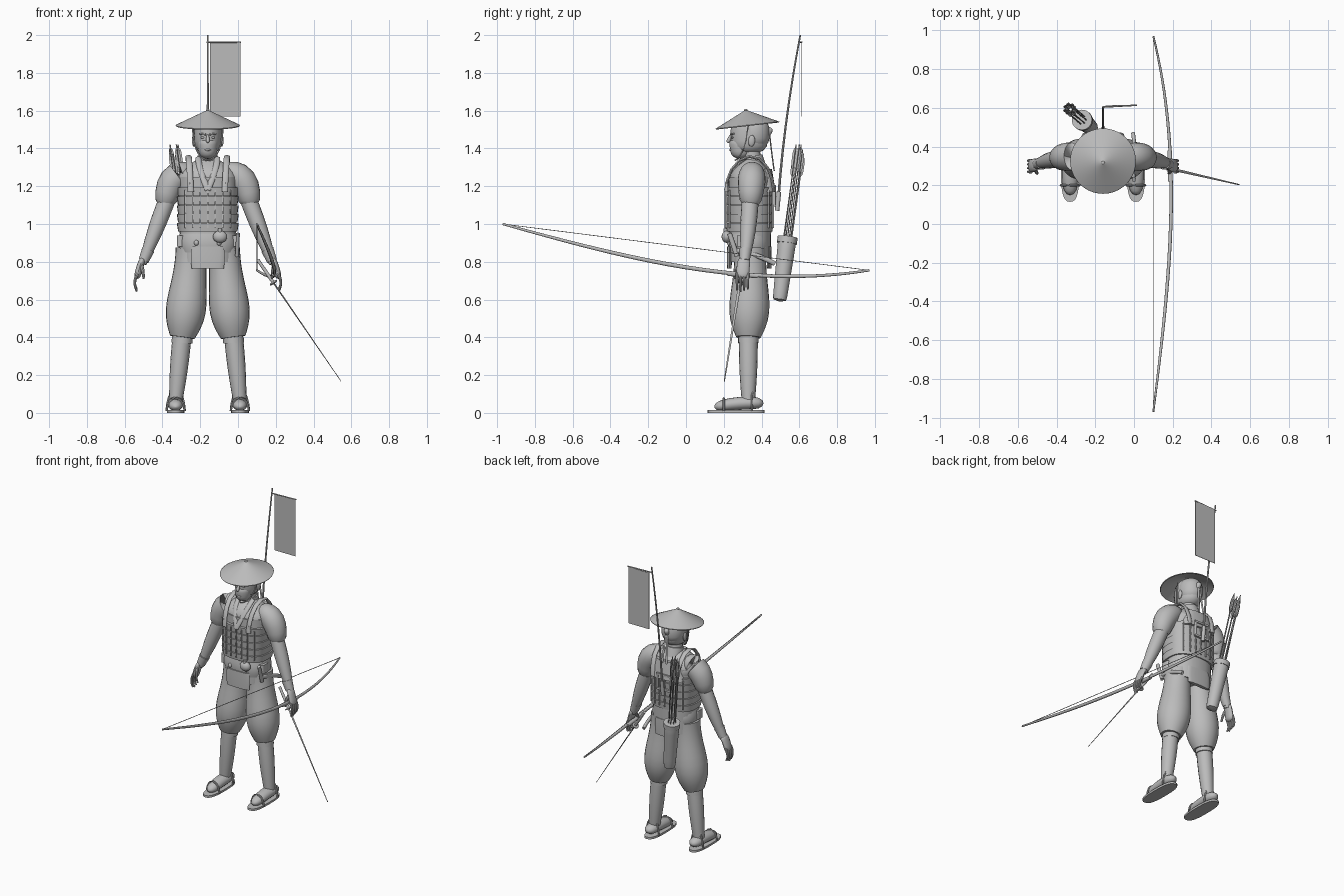
import bpy, bmesh, math
from mathutils import Vector, Matrix

old = bpy.data.objects.get("Cube")
if old:
    bpy.data.objects.remove(old, do_unlink=True)

grey = bpy.data.materials.new("plain_grey")
grey.use_nodes = True
grey.diffuse_color = (.5, .5, .5, 1)
grey.node_tree.nodes["Principled BSDF"].inputs["Base Color"].default_value = grey.diffuse_color

BODY = Vector((-.16, .33, 0))    # where the figure stands
WORLD = Vector()
parts = []


def finish(name, bm):
    bmesh.ops.recalc_face_normals(bm, faces=bm.faces)
    mesh = bpy.data.meshes.new(name)
    bm.to_mesh(mesh)
    bm.free()
    mesh.materials.append(grey)
    part = bpy.data.objects.new(name, mesh)
    bpy.context.collection.objects.link(part)
    parts.append(part)
    return part


def bezier(points, t):
    while len(points) > 1:
        points = [a.lerp(b, t) for a, b in zip(points, points[1:])]
    return points[0]


def sweep(name, path, wide, end=None, ratio=1, swell=0, skew=1, blunt=0,
          power=2, sides=16, steps=10, caps=True, base=BODY):
    """Sweep an oval along a curve. It tapers from wide to end and swells between;
    ratio is depth over width, power squares the oval, blunt rounds the ends."""
    points = [base + Vector(p) for p in path]
    end = wide if end is None else end
    bm = bmesh.new()
    rows = []
    for i in range(steps + 1):
        t = (1 - math.cos(math.pi * i / steps)) / 2
        ahead = bezier(points, min(t + .01, 1)) - bezier(points, max(t - .01, 0))
        ahead.normalize()
        guide = Vector((0, 0, 1)) if abs(ahead.x) > .9 else Vector((1, 0, 0))
        across = (guide - ahead * guide.dot(ahead)).normalized()
        deep = ahead.cross(across) * ratio
        size = wide + (end - wide) * t + swell * math.sin(math.pi * t ** skew)
        if blunt:
            size *= max(.05, math.sqrt(1 - abs(t + t - 1) ** blunt))
        row = []
        for k in range(sides):
            angle = math.tau * k / sides
            c, s = (math.copysign(abs(v) ** (2 / power), v) for v in (math.cos(angle), math.sin(angle)))
            row.append(bm.verts.new(bezier(points, t) + (across * c + deep * s) * size))
        rows.append(row)
    for low, high in zip(rows, rows[1:]):
        for k in range(sides):
            bm.faces.new((low[k - 1], low[k], high[k], high[k - 1]))
    if caps:
        bm.faces.new(rows[0])
        bm.faces.new(rows[-1])
    return finish(name, bm)


def pair(name, path, **options):
    """The same sweep on the left and the right of the body."""
    for side, label in ((1, "left_"), (-1, "right_")):
        sweep(label + name, [(side * x, y, z) for x, y, z in path], **options)


def upright(name, x, y, low, high, **options):
    return sweep(name, [(x, y, low), (x, y, high)], **options)


def box(name, centre, size):
    bm = bmesh.new()
    place = Matrix.Translation(BODY + Vector(centre)) @ Matrix.Diagonal((*size, 1))
    bmesh.ops.create_cube(bm, size=1, matrix=place)
    return finish(name, bm)


# Torso, neck and collar
upright("torso", 0, .01, .8, 1.25, wide=.145, end=.155, ratio=.75, power=2.4, sides=24)
sweep("shoulders", [(0, .01, 1.2), (0, .02, 1.34)], wide=.155, end=.06, swell=.04, ratio=.7, power=2.4, sides=24)
sweep("neck", [(0, .03, 1.28), (0, .01, 1.42)], wide=.05, end=.045)
sweep("neck_collar", [(0, .03, 1.3), (0, .02, 1.36)], wide=.065, end=.055)

# Banded armour with lacing, front and back
for band in range(5):
    low = .96 + band * .047
    upright("armour_band", 0, .005, low, low + .045, wide=.157, end=.164,
            ratio=.78, power=2.6, sides=32, steps=2)
for column in range(-3, 4):
    depth = .128 * (1 - abs(column / 4) ** 3) ** .4
    for facing in (-1, 1):
        box("armour_lacing", (column * .04, .005 + facing * depth, 1.08), (.007, .008, .2))
upright("back_plate", 0, .08, 1.17, 1.29, wide=.13, end=.09, ratio=.5, power=2.8)
pair("lapel", [(.05, -.01, 1.35), (.05, -.09, 1.3), (0, -.12, 1.18)], wide=.016, ratio=.5)
pair("shoulder_strap", [(.09, -.12, 1.17), (.1, -.11, 1.4), (.11, .12, 1.44), (.09, .135, 1.17)],
     wide=.016, ratio=.45)
pair("strap_toggle", [(.1, -.115, 1.17), (.1, -.115, 1.22)], wide=.008)

# Waist
upright("waist_sash", 0, .005, .85, .95, wide=.148, swell=.008, ratio=.72, power=2.4, sides=24)
upright("gourd", .065, -.115, .9, .965, wide=.038, ratio=.7, blunt=2)
upright("gourd_stopper", .065, -.12, .955, .975, wide=.011)
pair("hip_pouch", [(.145, -.03, .88), (.145, -.03, .94)], wide=.018, ratio=1.7, power=4)
pair("belt_knob", [(.06, -.1, .885), (.06, -.1, .915)], wide=.013, blunt=2)
for label, depth in (("front", -.1), ("back", .11)):
    upright(label + "_apron", 0, depth, .765, .88, wide=.085, swell=.005, ratio=.14)
sweep("short_sword_grip", [(.155, -.06, .83), (.16, -.1, .95)], wide=.01, ratio=1.3)
sweep("short_sword_sheath", [(.155, -.06, .86), (.17, .05, .84), (.155, .14, .79)], wide=.01, ratio=1.3)

# Arms and hands
pair("sleeve", [(.09, .02, 1.27), (.21, .02, 1.28), (.225, .01, 1.09)],
     wide=.055, end=.052, swell=.02, blunt=16, sides=20)
pair("forearm", [(.215, .01, 1.13), (.28, 0, .96), (.345, -.02, .79)], wide=.045, end=.02, swell=.008)
pair("wrist_guard", [(.315, -.015, .865), (.34, -.02, .805)], wide=.034, end=.027)
pair("palm", [(.34, -.02, .82), (.365, -.03, .77), (.375, -.03, .71)], wide=.018, ratio=1.9, blunt=6)
for finger in range(4):
    y = -.06 + finger * .019
    tip = .642 + .007 * abs(finger - 1)
    pair("finger", [(.37, y, .74), (.4, y, .69), (.375, y, tip)], wide=.009, end=.005, sides=8)
pair("thumb", [(.355, -.04, .79), (.34, -.07, .75), (.34, -.07, .71)], wide=.012, end=.006, sides=8)

# Legs and feet
pair("trouser", [(.085, .01, .87), (.1, .01, .65), (.135, 0, .4)],
     wide=.085, end=.065, swell=.035, skew=2, sides=24, steps=14)
pair("shin", [(.135, 0, .42), (.17, 0, .06)], wide=.05, end=.035, swell=.005)
pair("knee_tie", [(.137, 0, .37), (.135, 0, .4)], wide=.055)
pair("foot", [(.17, .08, .05), (.17, -.05, .06), (.17, -.18, .03)],
     wide=.04, end=.035, swell=.005, ratio=.8, blunt=6)
pair("sandal", [(.17, -.065, 0), (.17, -.065, .014)], wide=.047, ratio=3.2, power=2.7, sides=28, steps=2)
for y, rise in ((-.13, .1), (.02, .16)):
    pair("sandal_strap", [(.122, y, .01), (.13, y, rise), (.21, y, rise), (.218, y, .01)], wide=.006, sides=8)

# Head and hair
upright("head", 0, .005, 1.37, 1.57, wide=.073, ratio=1.35, blunt=4, sides=24)
upright("jaw", 0, -.04, 1.345, 1.46, wide=.045, end=.06, ratio=1.1, blunt=4)
upright("hair", 0, .03, 1.395, 1.565, wide=.076, ratio=1.1, blunt=3)
sweep("nose", [(0, -.09, 1.475), (0, -.11, 1.43)], wide=.006, end=.012, blunt=4)
sweep("mouth", [(-.022, -.08, 1.39), (0, -.11, 1.395), (.022, -.08, 1.39)], wide=.006, blunt=2)
pair("ear", [(.074, .015, 1.41), (.076, .02, 1.47)], wide=.009, ratio=2, blunt=2)
pair("eye", [(.027, -.083, 1.452), (.027, -.083, 1.464)], wide=.012, ratio=.6, blunt=2)
pair("brow", [(.01, -.094, 1.474), (.045, -.078, 1.478)], wide=.005, sides=8)
pair("chin_cord", [(.08, 0, 1.53), (.08, -.02, 1.35), (0, -.07, 1.338)], wide=.004, sides=6)
sweep("hair_knot", [(0, .09, 1.46), (0, .12, 1.51)], wide=.018, blunt=4)
pair("hair_ribbon", [(0, .11, 1.5), (.012, .12, 1.4), (.016, .137, 1.28)], wide=.007, ratio=.5, sides=8)

# Conical hat leaning forward, open below
hat = sweep("hat", [(0, -.005, 1.523), (0, -.014, 1.603)], wide=.17, end=.003, sides=40, caps=False)
hat.modifiers.new("thickness", "SOLIDIFY").thickness = .005
upright("hat_knob", 0, -.014, 1.597, 1.61, wide=.009, blunt=2)

# Back banner and its holder
sweep("banner_pole", [(0, .155, 1.07), (0, .18, 1.5), (0, .275, 2)], wide=.007, end=.0045, sides=8)
sweep("banner_bar", [(-.006, .274, 1.963), (.176, .284, 1.963)], wide=.004, sides=8)
box("banner_cloth", (.092, .283, 1.765), (.16, .003, .39))
for z in (1.1, 1.2):
    box("holder_frame", (0, .14, z), (.11, .014, .014))
pair("holder_post", [(.05, .138, 1.1), (.05, .138, 1.2)], wide=.008, power=4)
sweep("pole_socket", [(0, .152, 1.07), (0, .162, 1.17)], wide=.012)

# Quiver of arrows, along one leaning line
low, high = Vector((-.06, .165, .59)), Vector((-.18, .27, 1.42))
rim = low.lerp(high, .41)
sweep("quiver", [low, rim], wide=.037, end=.05, blunt=40, sides=18)
sweep("quiver_rim", [low.lerp(high, .37), rim], wide=.053)
for arrow in range(7):
    angle = math.tau * arrow / 7
    spread = Vector((math.cos(angle), math.sin(angle), 0)) * .022
    tip = high + spread - Vector((0, 0, .025 * (arrow % 3)))
    foot = low.lerp(high, .35) + spread
    sweep("arrow_shaft", [foot, tip], wide=.0035, sides=6, steps=2)
    for ratio in (.15, 6):
        sweep("arrow_feather", [tip.lerp(foot, .24), tip.lerp(foot, .03)],
              wide=.013 / max(ratio, 1), ratio=ratio, blunt=4, sides=8)

# Long bow and its string
sweep("bow", [(.1, -.97, 1), (.18, -.32, .82), (.26, .32, .65), (.1, .97, .755)],
      wide=.005, swell=.004, ratio=1.2, steps=32, base=WORLD)
sweep("bow_grip", [(.188, .22, .737), (.184, .38, .725)], wide=.012, base=WORLD)
sweep("bow_string", [(.1, -.97, 1), (.1, .97, .755)], wide=.002, sides=6, steps=2, base=WORLD)

# Long sword in the left hand
hilt, guard, point = Vector((.105, .305, .81)), Vector((.19, .285, .686)), Vector((.545, .203, .168))
sweep("sword_blade", [guard, point], wide=.004, end=.0015, ratio=2, sides=8, base=WORLD)
sweep("sword_grip", [hilt, guard], wide=.009, base=WORLD)
sweep("sword_guard", [guard, guard.lerp(hilt, .05)], wide=.022, steps=2, base=WORLD)

# Smooth shading with sharp edges kept
bpy.ops.object.select_all(action="DESELECT")
for part in parts:
    part.select_set(True)
bpy.context.view_layer.objects.active = parts[0]
bpy.ops.object.shade_smooth_by_angle(angle=math.radians(40))
